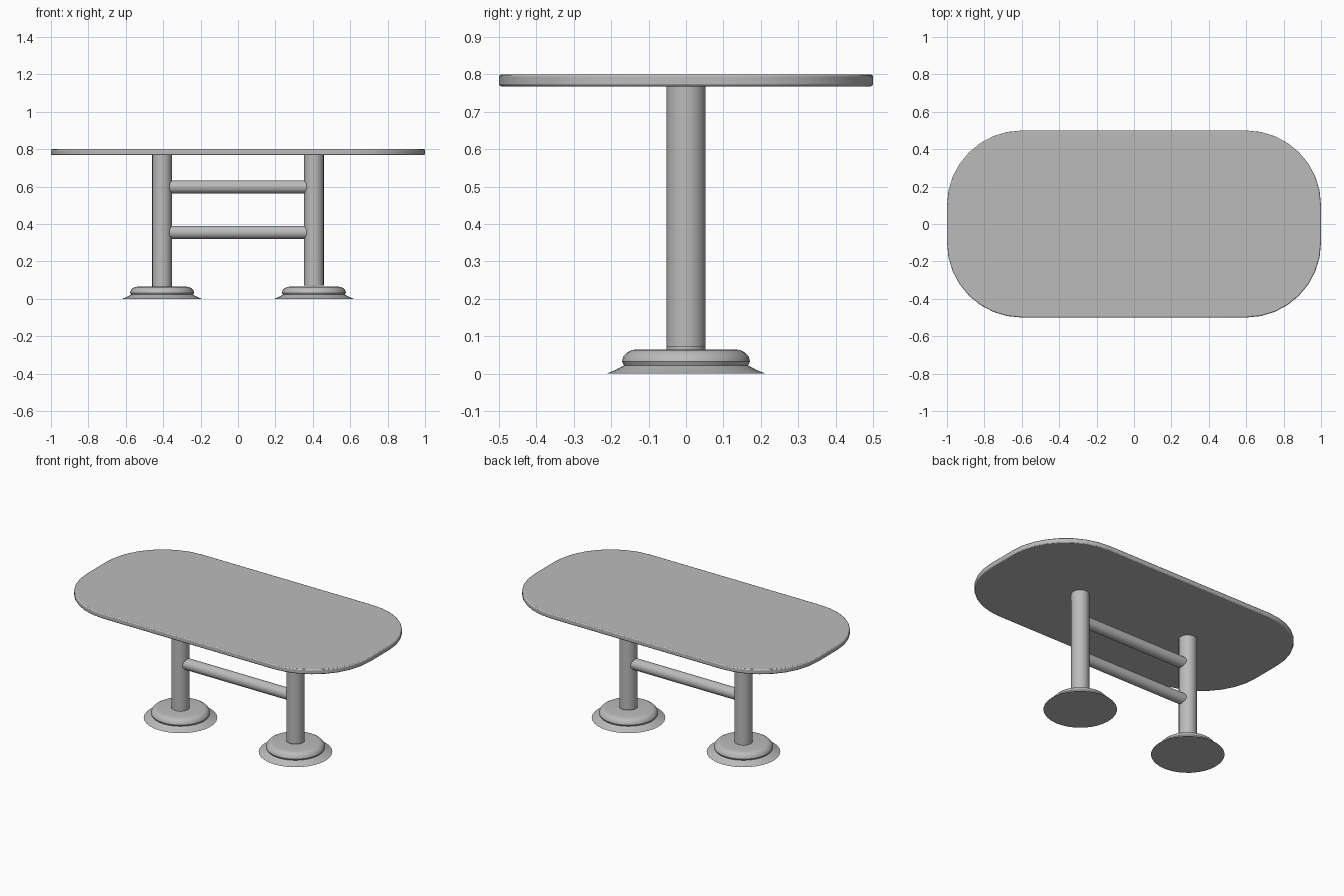
import bpy, bmesh, math
from math import sin, cos, pi

cube = bpy.data.objects.get("Cube")
if cube:
    bpy.data.objects.remove(cube, do_unlink=True)

grey = bpy.data.materials.new("plain_grey")
grey.use_nodes = True
grey.diffuse_color = (0.5, 0.5, 0.5, 1)
grey.node_tree.nodes["Principled BSDF"].inputs["Base Color"].default_value = (0.5, 0.5, 0.5, 1)


def finish(name, bm, angle=35):
    bmesh.ops.recalc_face_normals(bm, faces=bm.faces)
    mesh = bpy.data.meshes.new(name)
    bm.to_mesh(mesh)
    bm.free()
    mesh.materials.append(grey)
    obj = bpy.data.objects.new(name, mesh)
    bpy.context.collection.objects.link(obj)
    bpy.ops.object.select_all(action='DESELECT')
    obj.select_set(True)
    bpy.context.view_layer.objects.active = obj
    bpy.ops.object.shade_smooth_by_angle(angle=math.radians(angle))
    return obj


def lathe(name, profile, x, sides=32):
    """Stack rings of (radius, height) and cap both ends."""
    bm = bmesh.new()
    rings = [[bm.verts.new((x + r * cos(2 * pi * i / sides), r * sin(2 * pi * i / sides), z))
              for i in range(sides)] for r, z in profile]
    for low, high in zip(rings, rings[1:]):
        for i in range(sides):
            j = (i + 1) % sides
            bm.faces.new((low[i], low[j], high[j], high[i]))
    bm.faces.new(rings[0])
    bm.faces.new(rings[-1])
    return finish(name, bm)


# Tabletop: rounded rectangle, extruded, with softened rims
half_x, half_y, corner, steps = 1.0, 0.5, 0.4, 8
bottom, top = 0.768, 0.8
bm = bmesh.new()
outline = []
for k, (sx, sy) in enumerate([(1, 1), (-1, 1), (-1, -1), (1, -1)]):
    for i in range(steps + 1):
        a = (k + i / steps) * pi / 2
        outline.append(bm.verts.new((sx * (half_x - corner) + corner * cos(a),
                                     sy * (half_y - corner) + corner * sin(a), bottom)))
face = bm.faces.new(outline)
ext = bmesh.ops.extrude_face_region(bm, geom=[face])
bmesh.ops.translate(bm, vec=(0, 0, top - bottom),
                    verts=[v for v in ext["geom"] if isinstance(v, bmesh.types.BMVert)])
tabletop = finish("tabletop", bm)
bevel = tabletop.modifiers.new("soft_rim", 'BEVEL')
bevel.width = 0.006
bevel.segments = 2
bevel.limit_method = 'ANGLE'
bevel.angle_limit = math.radians(60)

# Legs on flared round feet
foot = [(0.213, 0.0), (0.19, 0.009), (0.166, 0.022), (0.171, 0.032),
        (0.168, 0.045), (0.157, 0.057), (0.145, 0.063), (0.13, 0.065)]
for side, x, start in (("left", 0.406, 0.072), ("right", -0.406, 0.06)):
    lathe(side + "_foot", foot, x)
    lathe(side + "_leg", [(0.0525, start), (0.0525, bottom + 0.002)], x, 24)

# Two round rails joining the legs
for name, z in (("upper_rail", 0.598), ("lower_rail", 0.355)):
    rail = lathe(name, [(0.035, -0.38), (0.035, 0.38)], 0, 24)
    rail.rotation_euler = (0, pi / 2, 0)
    rail.location = (0, 0, z)
